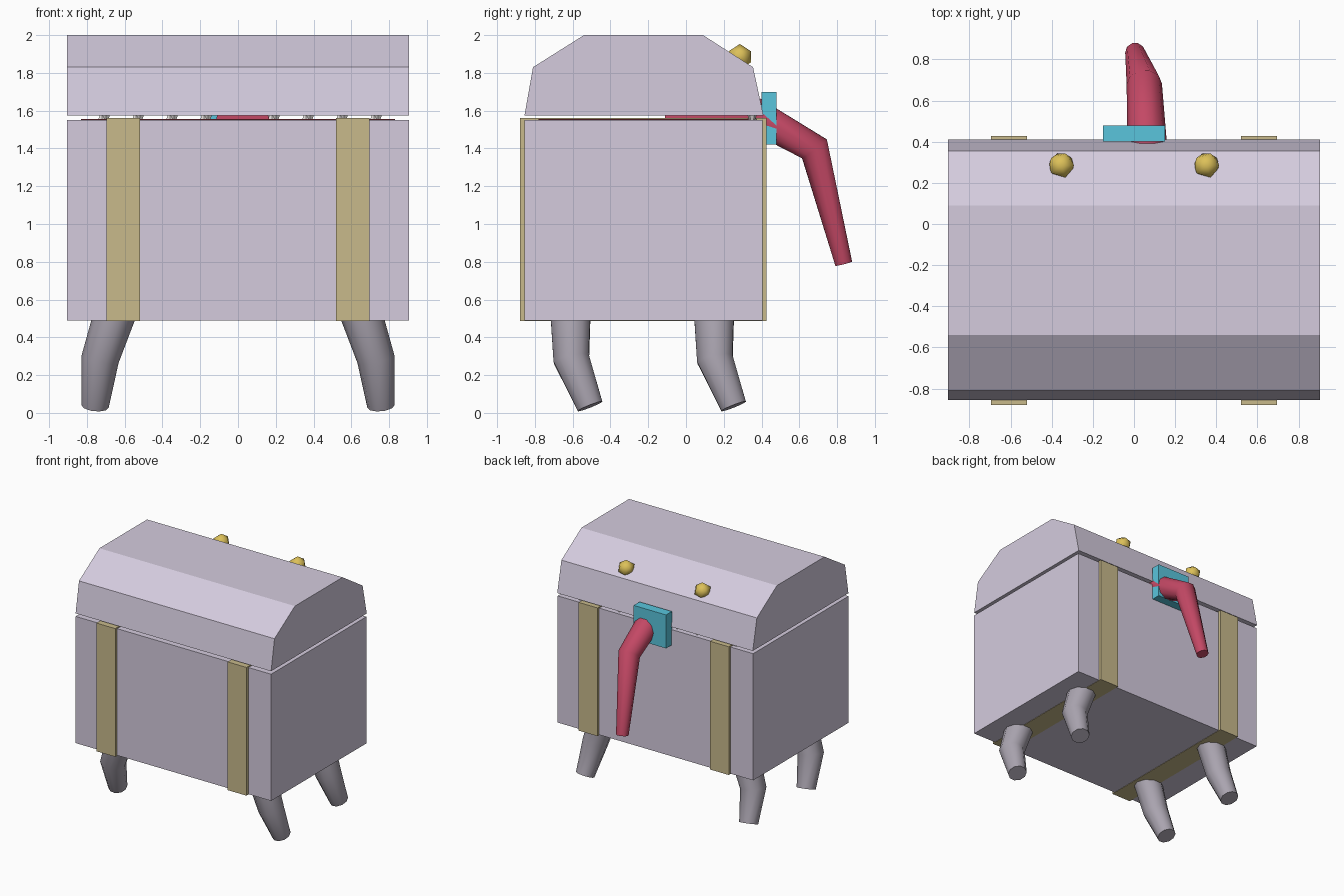
import bpy, bmesh, math
from mathutils import Vector

if "Cube" in bpy.data.objects:
    bpy.data.objects.remove(bpy.data.objects["Cube"])


def material(name, rgb):
    m = bpy.data.materials.new(name)
    m.diffuse_color = (*rgb, 1)
    m.use_nodes = True
    m.node_tree.nodes["Principled BSDF"].inputs["Base Color"].default_value = m.diffuse_color
    return m


BODY = material("pale lavender", (0.66, 0.60, 0.73))
LEG = material("grey lavender", (0.40, 0.37, 0.43))
BAND = material("dull gold", (0.58, 0.49, 0.26))
EYE = material("bright gold", (0.72, 0.53, 0.10))
LATCH = material("teal blue", (0.10, 0.56, 0.72))
TONGUE = material("crimson", (0.55, 0.065, 0.13))
MOUTH = material("dark red", (0.16, 0.02, 0.03))
TOOTH = material("ivory", (0.75, 0.72, 0.70))


def finish(bm, name, mat, smooth=None):
    bmesh.ops.recalc_face_normals(bm, faces=bm.faces)
    me = bpy.data.meshes.new(name)
    bm.to_mesh(me)
    bm.free()
    me.materials.append(mat)
    ob = bpy.data.objects.new(name, me)
    bpy.context.collection.objects.link(ob)
    if smooth:
        bpy.ops.object.select_all(action='DESELECT')
        ob.select_set(True)
        bpy.context.view_layer.objects.active = ob
        bpy.ops.object.shade_smooth_by_angle(angle=math.radians(smooth))
    return ob


def box(name, lo, hi, mat):
    bm = bmesh.new()
    bmesh.ops.create_cube(bm, size=1)
    for v in bm.verts:
        v.co = [(a + b) / 2 + c * (b - a) for a, b, c in zip(lo, hi, v.co)]
    return finish(bm, name, mat)


def tube(name, path, mat, sides=10):
    """Tapered tube through (centre, radius) pairs, mitred at each bend."""
    pts = [Vector(p) for p, r in path]
    bm = bmesh.new()
    rings = []
    for i, (p, r) in enumerate(path):
        before = (pts[i] - pts[max(i - 1, 0)]).normalized()
        after = (pts[min(i + 1, len(pts) - 1)] - pts[i]).normalized()
        t = (before + after).normalized()
        side = (Vector((1, 0, 0)) - t * t.x).normalized()
        up = t.cross(side)
        rings.append([bm.verts.new(pts[i] + r * (side * math.cos(a) + up * math.sin(a)))
                      for a in (2 * math.pi * k / sides for k in range(sides))])
    for a, b in zip(rings, rings[1:]):
        for k in range(sides):
            n = (k + 1) % sides
            bm.faces.new((a[k], a[n], b[n], b[k]))
    bm.faces.new(rings[0])
    bm.faces.new(rings[-1])
    return finish(bm, name, mat, 50)


# Chest body and the dark lining showing in the gap under the lid
box("chest_body", (-0.905, -0.855, 0.49), (0.905, 0.405, 1.55), BODY)
box("mouth_lining", (-0.83, -0.78, 1.549), (0.83, 0.33, 1.555), MOUTH)

# Faceted lid extruded along x
profile = [(-0.855, 1.575), (-0.81, 1.83), (-0.54, 2.0),
           (0.09, 2.0), (0.355, 1.83), (0.41, 1.575)]
bm = bmesh.new()
face = bm.faces.new([bm.verts.new((-0.905, y, z)) for y, z in profile])
ext = bmesh.ops.extrude_face_region(bm, geom=[face])
bmesh.ops.translate(bm, vec=(1.81, 0, 0),
                    verts=[g for g in ext["geom"] if isinstance(g, bmesh.types.BMVert)])
finish(bm, "lid", BODY)

for s, side in ((-1, "left"), (1, "right")):
    # Wrapping band
    xs = sorted((s * 0.52, s * 0.695))
    box(f"{side}_band", (xs[0], -0.88, 0.487), (xs[1], 0.427, 1.56), BAND)
    # Eye
    bm = bmesh.new()
    bmesh.ops.create_icosphere(bm, subdivisions=1, radius=0.068)
    bmesh.ops.translate(bm, verts=bm.verts, vec=(s * 0.353, 0.285, 1.885))
    finish(bm, f"{side}_eye", EYE, 50)
    # Bent legs
    for y, end in ((-0.61, "front"), (0.15, "back")):
        tube(f"{side}_{end}_leg",
             [((s * 0.64, y - 0.002, 0.56), 0.113),
              ((s * 0.73, y + 0.003, 0.285), 0.1),
              ((s * 0.757, y + 0.102, 0.035), 0.073)], LEG)
    # Teeth along the mouth edge, alternately pointing up and down
    for i in range(4):
        for flip in (0, 1):
            bm = bmesh.new()
            bmesh.ops.create_cone(bm, cap_ends=True, segments=6, radius1=0.035,
                                  radius2=0.004, depth=0.08)
            if flip:
                bmesh.ops.scale(bm, verts=bm.verts, vec=(1, 1, -1))
            bmesh.ops.translate(bm, verts=bm.verts,
                                vec=(s * (0.18 + 0.18 * i) + 0.02 * flip, 0.35, 1.563))
            finish(bm, f"{side}_tooth_{i}_{flip}", TOOTH)

# Latch plate and hanging tongue
box("latch", (-0.15, 0.40, 1.42), (0.15, 0.478, 1.70), LATCH)
tube("tongue",
     [((0.025, -0.1, 1.56), 0.14),
      ((0.065, 0.37, 1.575), 0.097),
      ((0.05, 0.68, 1.398), 0.086),
      ((0.005, 0.835, 0.79), 0.048)], TONGUE)
